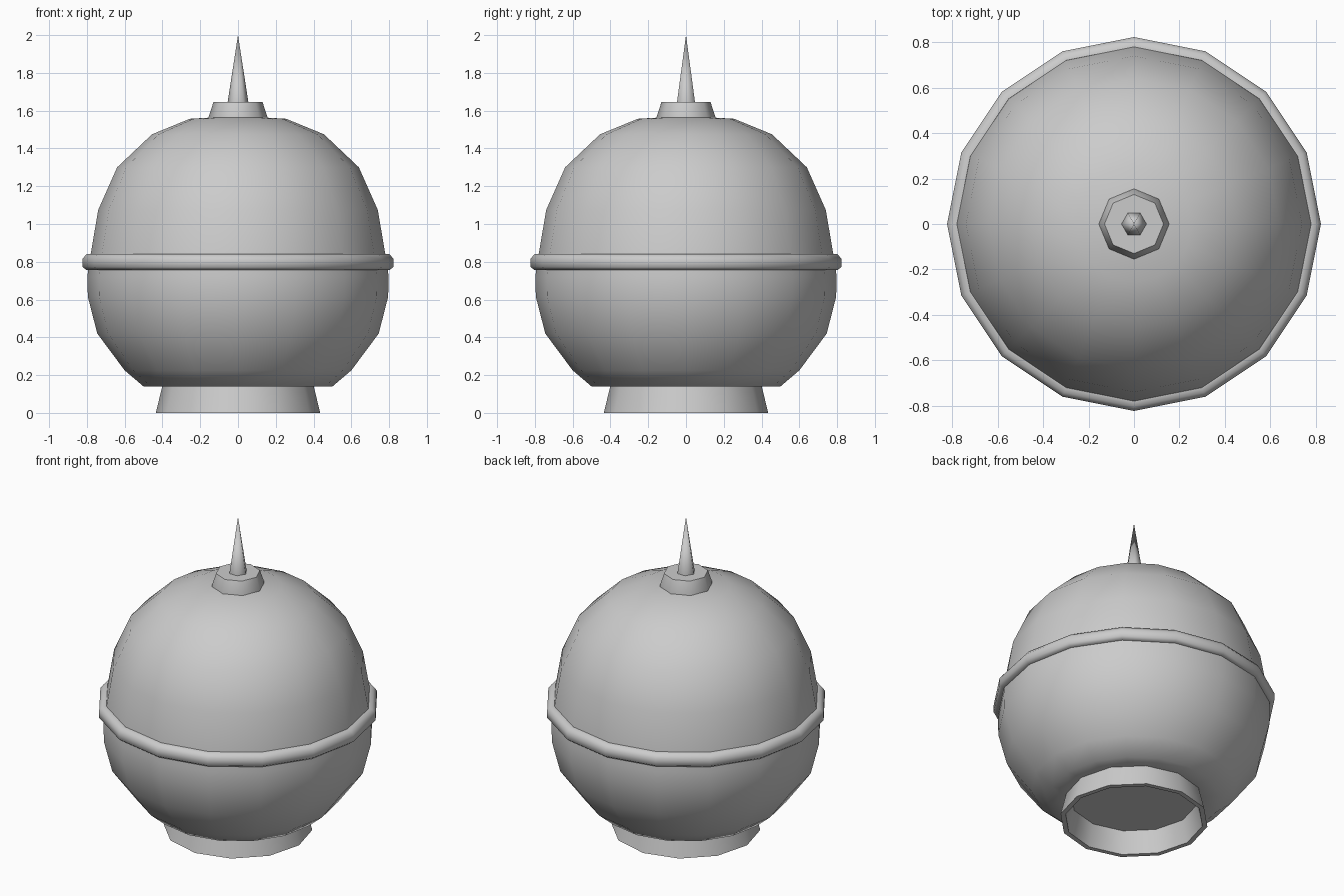
import bpy, bmesh, math
from mathutils import Matrix, Vector

cube = bpy.data.objects.get("Cube")
if cube:
    bpy.data.objects.remove(cube, do_unlink=True)

grey = bpy.data.materials.new("plain_grey")
grey.use_nodes = True
colour = (0.6, 0.6, 0.6, 1)
grey.diffuse_color = colour
grey.node_tree.nodes["Principled BSDF"].inputs["Base Color"].default_value = colour


def lathe(name, profile, sides, angle=70, closed=False):
    """Spin a (radius, height) profile around z."""
    bm = bmesh.new()
    points = [bm.verts.new((r, 0, z)) for r, z in profile]
    pairs = list(zip(points, points[1:]))
    if closed:
        pairs.append((points[-1], points[0]))
    edges = [bm.edges.new(p) for p in pairs]
    bmesh.ops.spin(bm, geom=points + edges, cent=(0, 0, 0), axis=(0, 0, 1),
                   angle=math.tau, steps=sides, use_duplicate=False)
    bmesh.ops.remove_doubles(bm, verts=bm.verts, dist=0.0005)
    bmesh.ops.recalc_face_normals(bm, faces=bm.faces)
    mesh = bpy.data.meshes.new(name)
    bm.to_mesh(mesh)
    bm.free()
    obj = bpy.data.objects.new(name, mesh)
    bpy.context.collection.objects.link(obj)
    mesh.materials.append(grey)
    bpy.ops.object.select_all(action='DESELECT')
    obj.select_set(True)
    bpy.context.view_layer.objects.active = obj
    bpy.ops.object.shade_smooth_by_angle(angle=math.radians(angle))
    return obj


# Round body: lower bowl and upper dome
lathe("lower_bowl", [(0, 0.14), (0.4, 0.14), (0.5, 0.14), (0.6, 0.225), (0.745, 0.42),
                     (0.795, 0.615), (0.797, 0.72), (0.79, 0.8), (0, 0.8)], 16)
lathe("upper_dome", [(0, 0.8), (0.785, 0.8), (0.78, 0.84), (0.74, 1.075), (0.64, 1.3),
                     (0.455, 1.475), (0.255, 1.557), (0, 1.572)], 16)

# Rounded band around the middle
lathe("middle_band", [(0.76, 0.8), (0.78, 0.842), (0.803, 0.84), (0.823, 0.815),
                      (0.823, 0.772), (0.803, 0.757), (0.77, 0.76)], 16, closed=True)

# Hollow flared foot
lathe("hollow_foot", [(0.4, 0.145), (0.435, 0), (0.405, 0), (0.37, 0.145)], 12, closed=True)

# Cap and spike
lathe("top_cap", [(0, 1.55), (0.155, 1.55), (0.155, 1.57), (0.13, 1.645), (0, 1.645)], 8, 50)
lathe("spike", [(0, 1.62), (0.055, 1.62), (0.055, 1.645), (0, 2)], 6)
